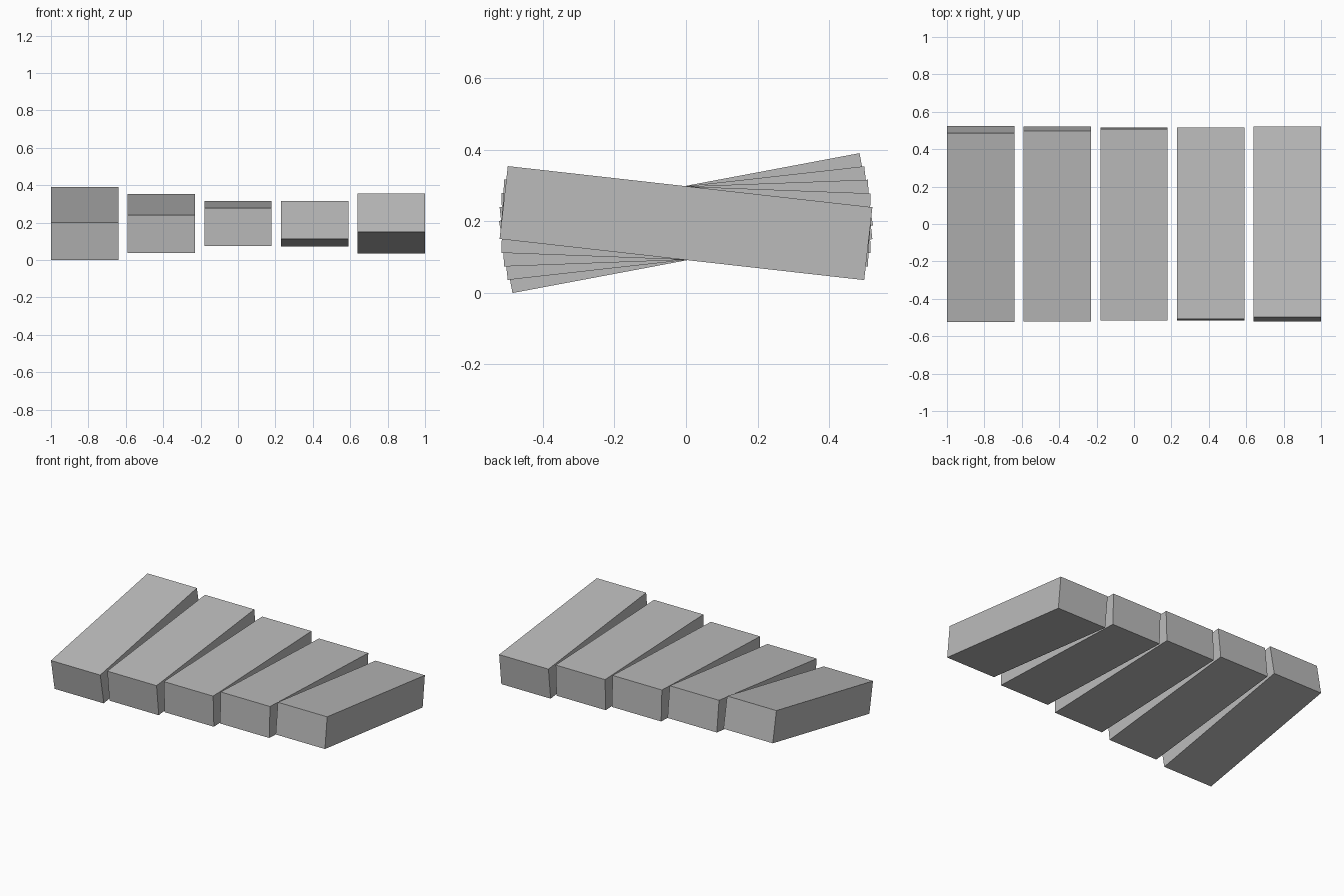
import bpy
import math

cube = bpy.data.objects.get("Cube")
if cube:
    bpy.data.objects.remove(cube, do_unlink=True)

GREY = (0.5, 0.5, 0.5, 1.0)
grey = bpy.data.materials.new("light grey")
grey.use_nodes = True
grey.diffuse_color = GREY
grey.node_tree.nodes["Principled BSDF"].inputs["Base Color"].default_value = GREY

WIDTH, LENGTH, THICK = 0.36, 1.026, 0.205
SPACING, CENTRE_Z = 0.41, 0.195
FIRST_TILT, TILT_STEP = 10.65, 4.27

# Row of slabs, each tipped a little further forward about a shared axle line
for i in range(5):
    tilt = math.radians(FIRST_TILT - i * TILT_STEP)
    bpy.ops.mesh.primitive_cube_add(size=1, location=((i - 2) * SPACING, 0, CENTRE_Z),
                                    rotation=(tilt, 0, 0))
    slab = bpy.context.object
    slab.name = f"tilted_slab_{i + 1}"
    slab.scale = (WIDTH, LENGTH, THICK)
    bpy.ops.object.transform_apply(location=False, rotation=False, scale=True)
    slab.data.materials.append(grey)
